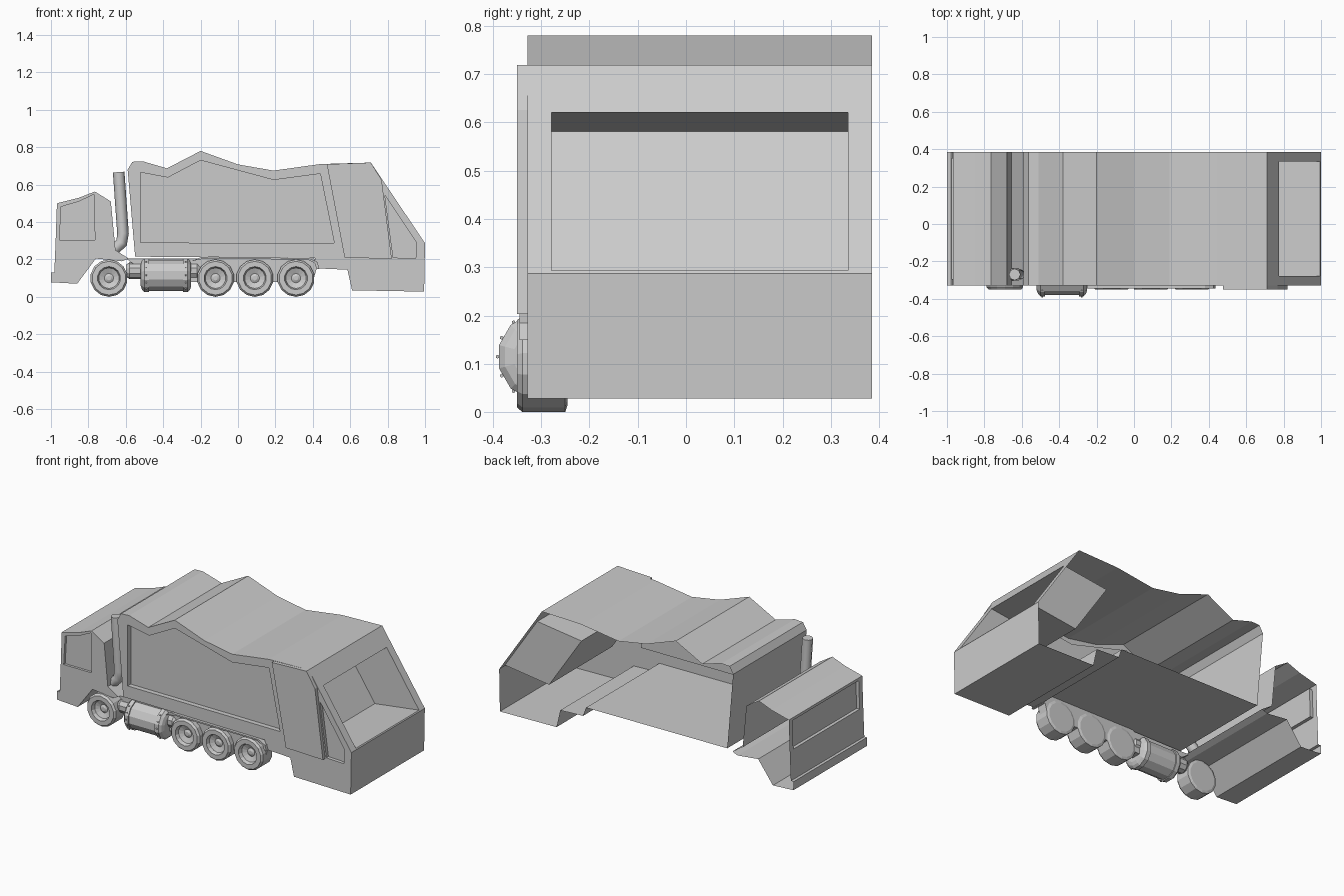
import bpy, bmesh, math
from mathutils import Vector, Matrix

if "Cube" in bpy.data.objects:
    bpy.data.objects.remove(bpy.data.objects["Cube"])

Y0, Y1 = -0.328, 0.385   # detailed side, open far side


def finish(name, bm, weld=True, smooth=None):
    if weld:
        bmesh.ops.remove_doubles(bm, verts=bm.verts, dist=1e-5)
    bmesh.ops.recalc_face_normals(bm, faces=bm.faces)
    me = bpy.data.meshes.new(name)
    bm.to_mesh(me)
    bm.free()
    ob = bpy.data.objects.new(name, me)
    bpy.context.collection.objects.link(ob)
    if smooth:
        bpy.context.view_layer.objects.active = ob
        ob.select_set(True)
        bpy.ops.object.shade_smooth_by_angle(angle=math.radians(smooth))
        ob.select_set(False)
    return ob


def plate(bm, outer, holes):
    """Flat panel with recessed windows; holes = [(points, depth vector)]."""
    edges = []
    def ring(pts):
        vs = [bm.verts.new(p) for p in pts]
        for a, b in zip(vs, vs[1:] + vs[:1]):
            edges.append(bm.edges.new((a, b)))
        return vs
    ring(outer)
    for pts, depth in holes:
        front = ring(pts)
        back = [bm.verts.new(Vector(p) + Vector(depth)) for p in pts]
        bm.faces.new(back)
        n = len(pts)
        for i in range(n):
            j = (i + 1) % n
            bm.faces.new((front[i], front[j], back[j], back[i]))
    bmesh.ops.triangle_fill(bm, edges=edges, use_beauty=True)


def shell(name, prof, side_windows, end_windows):
    """Extruded outline, closed on the detailed side and open on the far side."""
    bm = bmesh.new()
    plate(bm, [(x, Y0, z) for x, z in prof],
          [([(x, Y0, z) for x, z in w], (0, d, 0)) for w, d in side_windows])
    n = len(prof)
    for i in range(n):
        (xa, za), (xb, zb) = prof[i], prof[(i + 1) % n]
        quad = [(xa, Y0, za), (xb, Y0, zb), (xb, Y1, zb), (xa, Y1, za)]
        if i in end_windows:
            t0, t1, m, depth = end_windows[i]
            at = lambda t, y: (xa + (xb - xa) * t, y, za + (zb - za) * t)
            plate(bm, quad, [([at(t0, Y0 + m), at(t1, Y0 + m),
                               at(t1, Y1 - m), at(t0, Y1 - m)], depth)])
        else:
            bm.faces.new([bm.verts.new(p) for p in quad])
    return finish(name, bm)


def prism(name, prof, ya, yb):
    bm = bmesh.new()
    a = [bm.verts.new((x, ya, z)) for x, z in prof]
    b = [bm.verts.new((x, yb, z)) for x, z in prof]
    bm.faces.new(a)
    bm.faces.new(b)
    for i in range(len(a)):
        j = (i + 1) % len(a)
        bm.faces.new((a[i], a[j], b[j], b[i]))
    return finish(name, bm)


def lathe(name, prof, loc, axis, sides, smooth=None):
    """Turn (radius, distance along axis) points around x or y."""
    bm = bmesh.new()
    rings = []
    for r, h in prof:
        ring = []
        for k in range(sides):
            a = 2 * math.pi * (k + 0.5) / sides
            u, v = r * math.cos(a), r * math.sin(a)
            p = (h, u, v) if axis == 'X' else (u, h, v)
            ring.append(bm.verts.new(Vector(p) + Vector(loc)))
        rings.append(ring)
    for a, b in zip(rings, rings[1:]):
        for k in range(sides):
            j = (k + 1) % sides
            bm.faces.new((a[k], a[j], b[j], b[k]))
    bm.faces.new(rings[0])
    bm.faces.new(rings[-1])
    return finish(name, bm, smooth=smooth)


# Refuse body with side panel and deep loading recess in the sloped tail
body = [(-.59, .68), (-.565, .722), (-.51, .725), (-.38, .687), (-.2, .78),
        (0, .708), (.19, .675), (.44, .71), (.71, .718), (1, .287), (.995, .028),
        (.61, .035), (.585, .145), (.43, .152), (.41, .208), (-.55, .215)]
shell("refuse_body", body,
      [([(-.52, .29), (.515, .287), (.44, .658), (.19, .625), (-.2, .73),
         (-.375, .638), (-.52, .665)], .03),
       ([(.785, .545), (.955, .29), (.95, .205), (.83, .21)], .02)],
      {8: (.226, .985, .05, (-.3, 0, -.04))})

# Raised tail panel
prism("tail_side_panel", [(.475, .709), (.71, .718), (.768, .625), (.822, .203), (.57, .21)],
      -.35, Y0)

# Cab with side window and windscreen
cab = [(-1, .078), (-1, .13), (-.982, .13), (-.975, .298), (-.968, .5), (-.85, .53),
       (-.765, .563), (-.68, .51), (-.655, .25), (-.585, .205), (-.62, .19), (-.76, .205), (-.86, .07)]
shell("cab", cab, [([(-.955, .305), (-.945, .482), (-.85, .51), (-.77, .548), (-.765, .305)], .015)],
      {3: (.06, .92, .035, (.02, 0, 0))})

# Exhaust stack: octagonal pipe along a bent path
cu = bpy.data.curves.new("exhaust", 'CURVE')
cu.dimensions = '3D'
cu.bevel_depth, cu.bevel_resolution, cu.use_fill_caps = .031, 2, True
path = [(-.638, .667), (-.615, .34), (-.622, .29), (-.66, .255)]
sp = cu.splines.new('POLY')
sp.points.add(len(path) - 1)
for p, (x, z) in zip(sp.points, path):
    p.co = (x, -.27, z, 1)
bpy.context.collection.objects.link(bpy.data.objects.new("exhaust_pipe", cu))

# Wheels with dished hubs
tyre = [(.085, -.245), (.1, -.25), (.1, -.338), (.09, -.35), (.062, -.35),
        (.055, -.328), (.025, -.315), (.012, -.322)]
for i, x in enumerate((-.69, -.12, .09, .31)):
    lathe(f"wheel_{i + 1}", tyre, (x, 0, .1), 'Y', 14)

# Fuel tank with end bands
tank = [(.06, -.135), (.08, -.128), (.093, -.115), (.093, -.09), (.086, -.09),
        (.086, .09), (.093, .09), (.093, .115), (.08, .128), (.06, .135)]
lathe("fuel_tank", tank, (-.385, -.297, .115), 'X', 12)
for i, dx in enumerate((-.105, .105)):
    for k in range(5):
        a = math.radians(130 + 25 * k)
        lathe(f"tank_bolt_{i}_{k}", [(.004, -.004), (.004, .004)],
              (-.385 + dx, -.297 + .093 * math.cos(a), .115 + .093 * math.sin(a)), 'X', 6)

# Air tank and chassis rail behind the wheels
lathe("air_tank", [(.03, -.2), (.045, -.18), (.045, .18), (.03, .2)], (-.4, -.285, .14), 'X', 10)
prism("chassis_rail", [(-.25, .08), (.4, .08), (.42, .15), (.41, .205), (-.6, .205), (-.55, .17), (-.25, .17)],
      -.31, -.25)

# Mudguard lip along the rear wheels
prism("mudguard", [(-.25, .19), (-.2, .212), (.38, .208), (.425, .185), (.435, .15), (.42, .15), (.41, .18),
                   (.37, .2), (-.19, .203)], -.345, -.25)
